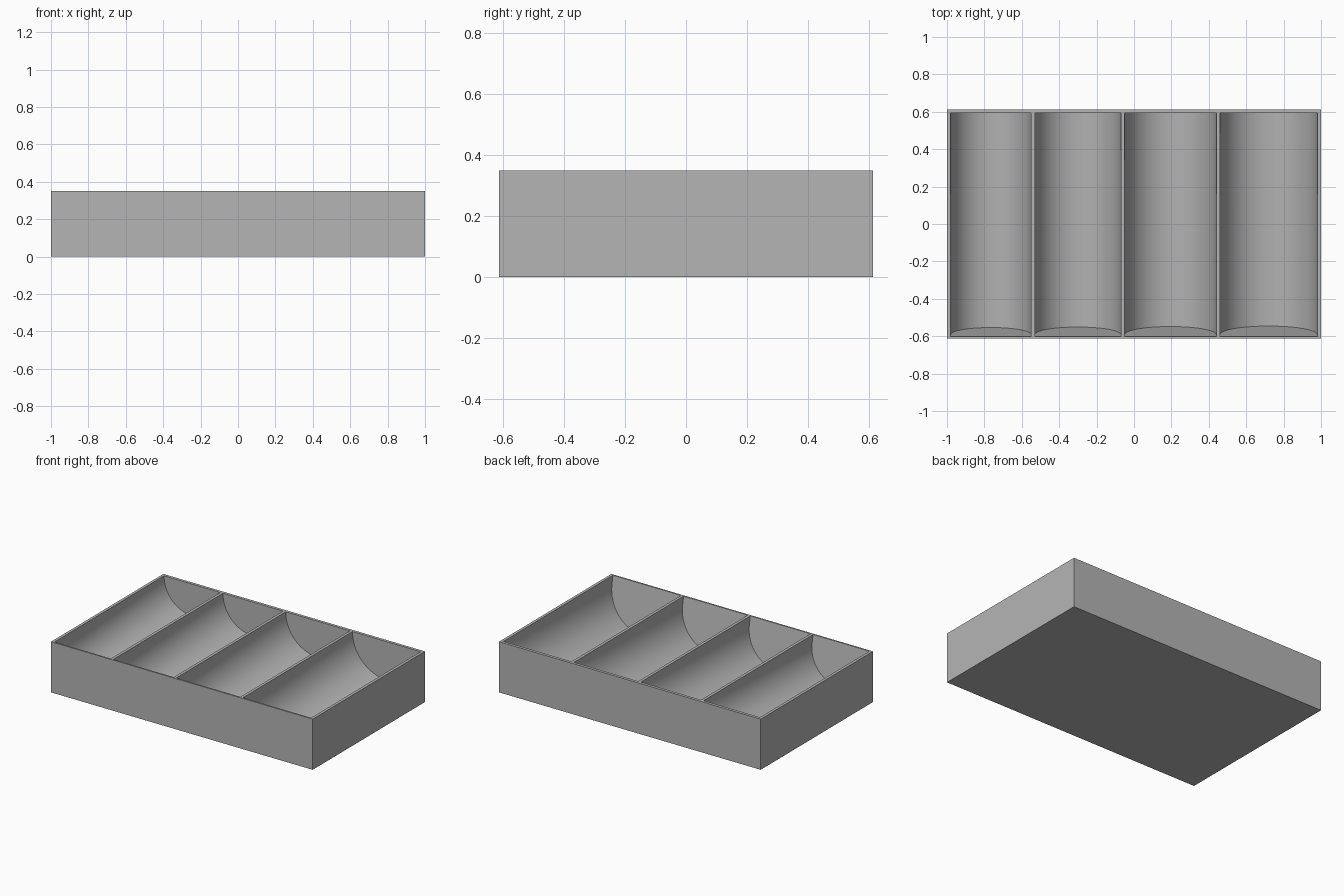
import bpy, bmesh, math

cube = bpy.data.objects.get("Cube")
if cube:
    bpy.data.objects.remove(cube, do_unlink=True)

HALF_X, HALF_Y, TOP = 1.0, 0.613, 0.35
FRONT, BACK = -0.602, 0.593          # inner end walls at the rim
LEAN = math.tan(math.radians(10))    # slope of the front end wall
SEGMENTS = 48

grey = bpy.data.materials.new("plain grey")
grey.use_nodes = True
grey.diffuse_color = (0.46, 0.46, 0.46, 1)
grey.node_tree.nodes["Principled BSDF"].inputs["Base Color"].default_value = (0.46, 0.46, 0.46, 1)


def make_object(name, bm):
    bmesh.ops.recalc_face_normals(bm, faces=bm.faces[:])
    mesh = bpy.data.meshes.new(name)
    bm.to_mesh(mesh)
    bm.free()
    mesh.materials.append(grey)
    obj = bpy.data.objects.new(name, mesh)
    bpy.context.scene.collection.objects.link(obj)
    return obj


def trough_cutter(x0, x1):
    """Round-bottomed channel, slightly deeper at the front."""
    mid, r = (x0 + x1) / 2, (x1 - x0) / 2
    bm = bmesh.new()

    def section(sink, y_of):
        pts = [(mid - r, TOP + 0.05)]
        for i in range(SEGMENTS + 1):
            a = math.pi * (1 + i / SEGMENTS)
            pts.append((mid + r * math.cos(a), TOP - sink + r * math.sin(a)))
        pts.append((mid + r, TOP + 0.05))
        return [bm.verts.new((x, y_of(z), z)) for x, z in pts]

    front = section(0.06, lambda z: FRONT + LEAN * (TOP - z))
    back = section(0.004, lambda z: BACK)
    n = len(front)
    for i in range(n):
        j = (i + 1) % n
        bm.faces.new((front[i], front[j], back[j], back[i]))
    bm.faces.new(front)
    bm.faces.new(back[::-1])
    return make_object("trough_cutter", bm)


# Solid block
bm = bmesh.new()
bmesh.ops.create_cube(bm, size=1)
for v in bm.verts:
    v.co = (v.co.x * 2 * HALF_X, v.co.y * 2 * HALF_Y, (v.co.z + 0.5) * TOP)
tray = make_object("divided_tray", bm)
bpy.context.view_layer.objects.active = tray
tray.select_set(True)

# Four channels of growing width
for x0, x1 in [(-0.98, -0.55), (-0.53, -0.07), (-0.05, 0.44), (0.46, 0.98)]:
    cutter = trough_cutter(x0, x1)
    mod = tray.modifiers.new("trough", 'BOOLEAN')
    mod.operation = 'DIFFERENCE'
    mod.solver = 'EXACT'
    mod.object = cutter
    bpy.ops.object.modifier_apply(modifier=mod.name)
    bpy.data.objects.remove(cutter, do_unlink=True)

bpy.ops.object.shade_smooth_by_angle(angle=math.radians(30))
